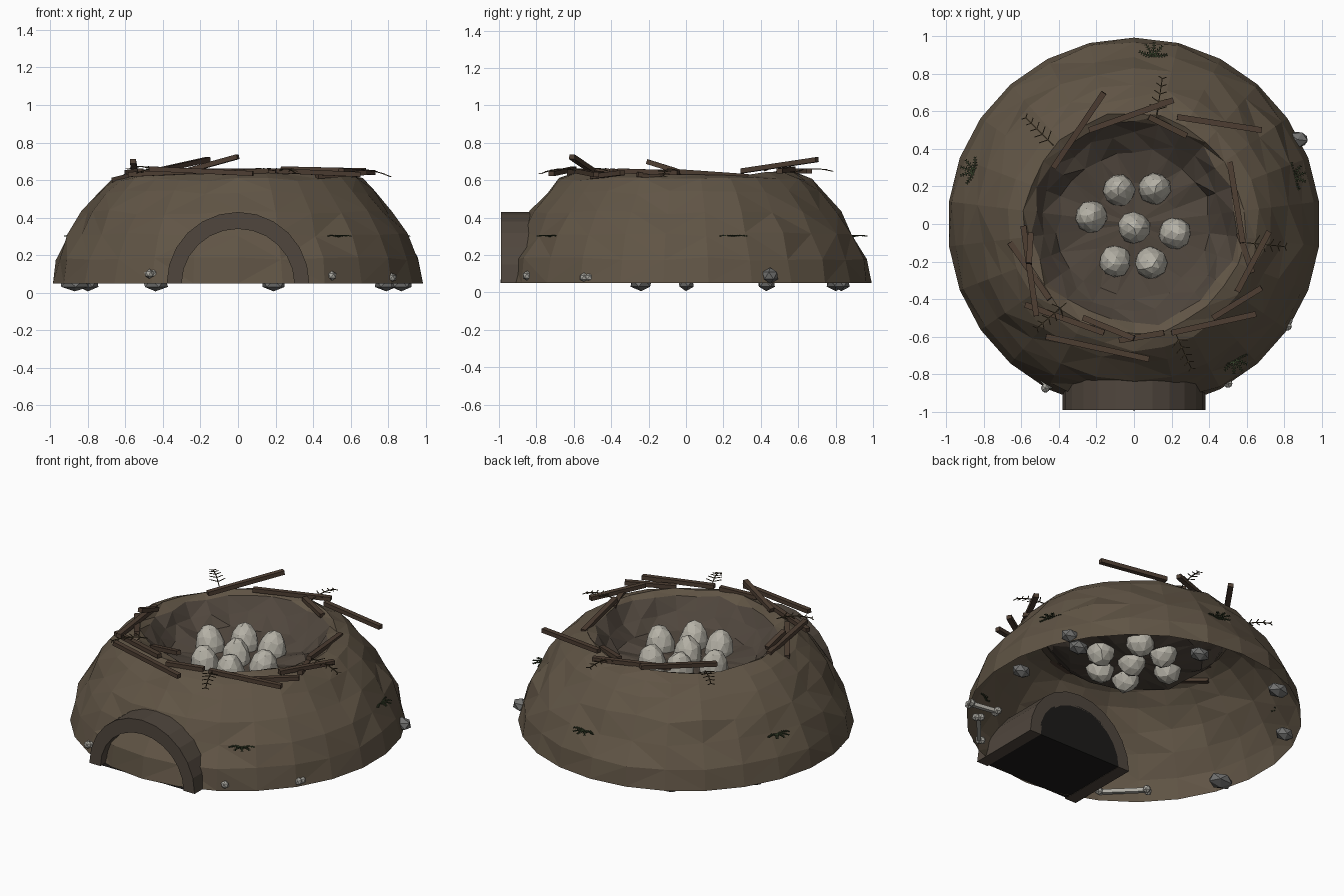
import bpy, bmesh, math, random
from mathutils import Vector, Matrix

if "Cube" in bpy.data.objects:
    bpy.data.objects.remove(bpy.data.objects["Cube"])
random.seed(4)


def material(name, rgb):
    m = bpy.data.materials.new(name)
    m.diffuse_color = (*rgb, 1)
    m.use_nodes = True
    m.node_tree.nodes["Principled BSDF"].inputs["Base Color"].default_value = m.diffuse_color
    return m


EARTH = material("earth", (.118, .09, .06))
DARK = material("dark_earth", (.08, .062, .047))
SHADOW = material("tunnel_shadow", (.012, .011, .01))
WOOD = material("wood", (.075, .048, .032))
SHELL = material("eggshell", (.47, .45, .39))
STONE = material("stone", (.17, .17, .165))
BONE = material("bone", (.42, .41, .37))
GREEN = material("leaf", (.035, .05, .022))
TWIG = material("dry_twig", (.07, .05, .025))


def finish(bm, name, mat):
    me = bpy.data.meshes.new(name)
    bm.to_mesh(me)
    bm.free()
    me.materials.append(mat)
    ob = bpy.data.objects.new(name, me)
    bpy.context.collection.objects.link(ob)
    return ob


def lathe(profile, n=26):
    """Faceted revolve; profile rows are radius, height, jitter."""
    bm = bmesh.new()
    rings = []
    for r, z, j in profile:
        ring = []
        for i in range(n):
            a = 2 * math.pi * i / n + math.pi / 2
            rr = r + random.uniform(-j, j) * .7
            ring.append(bm.verts.new((rr * math.cos(a), rr * math.sin(a),
                                      z + random.uniform(-j, j) * .5)))
        rings.append(ring)
    for a, b in zip(rings, rings[1:]):
        for i in range(n):
            k = (i + 1) % n
            bm.faces.new((a[i], a[k], b[k], b[i]))
    return bm, rings


def beam(bm, a, b, w, h):
    """Box running from a to b."""
    a, b = Vector(a), Vector(b)
    d = b - a
    m = Matrix.Translation((a + b) / 2) @ d.to_track_quat('Y', 'Z').to_matrix().to_4x4()
    bmesh.ops.create_cube(bm, size=1, matrix=m @ Matrix.Diagonal((w, d.length, h, 1)))


# mound: open-bottomed outer shell and rolled rim
bm, rings = lathe([(.993, .05, 0), (.968, .18, .018), (.9, .31, .025), (.825, .43, .025),
                   (.74, .535, .025), (.665, .605, .022), (.59, .636, .018), (.54, .61, .03)])
inner = [v.co.copy() for v in rings[-1]]
bmesh.ops.triangulate(bm, faces=bm.faces[:])
finish(bm, "mound", EARTH)

# bowl: darker hollow that continues from the rim
bm, rings = lathe([(.54, .61, 0), (.48, .53, .03), (.4, .47, .03), (.22, .445, .02)])
for v, co in zip(rings[0], inner):
    v.co = co
c = bm.verts.new((0, 0, .445))
last = rings[-1]
for i in range(len(last)):
    bm.faces.new((last[i], last[(i + 1) % len(last)], c))
bmesh.ops.triangulate(bm, faces=bm.faces[:])
finish(bm, "bowl", DARK)

# entrance tunnel: half-ring running from the front into the mound
N = 12


def arc(bm, r, y, top):
    return [bm.verts.new((r * math.cos(math.pi * i / N), y, .05 + top * math.sin(math.pi * i / N)))
            for i in range(N + 1)]


bm = bmesh.new()
fo, fi = arc(bm, .38, -.99, .38), arc(bm, .30, -.99, .29)
bo, bi = arc(bm, .38, -.5, .38), arc(bm, .30, -.5, .29)
for i in range(N):
    k = i + 1
    for q in ((fo[i], fo[k], fi[k], fi[i]), (bo[k], bo[i], bi[i], bi[k]),
              (fo[k], fo[i], bo[i], bo[k]), (fi[i], fi[k], bi[k], bi[i])):
        bm.faces.new(q)
for e in (0, N):
    bm.faces.new((fo[e], fi[e], bi[e], bo[e]))
bmesh.ops.recalc_face_normals(bm, faces=bm.faces[:])
finish(bm, "entrance_arch", DARK)

# black tunnel floor and end wall
bm = bmesh.new()
bm.faces.new(arc(bm, .31, -.5, .30))
bm.faces.new([bm.verts.new((x, y, .052)) for x, y in ((-.3, -.98), (.3, -.98), (.3, -.5), (-.3, -.5))])
finish(bm, "tunnel_shadow", SHADOW)

# eggs
for n, (x, y) in enumerate([(0, -.02), (-.08, .18), (.11, .19), (-.23, .04), (.22, -.05),
                            (-.1, -.2), (.09, -.21)]):
    bm = bmesh.new()
    bmesh.ops.create_icosphere(bm, subdivisions=2, radius=1)
    for v in bm.verts:
        taper = 1 - .14 * v.co.z
        v.co = Vector((v.co.x * .086 * taper, v.co.y * .086 * taper, v.co.z * .12))
        v.co *= random.uniform(.95, 1.04)
    rot = Matrix.Rotation(y * -.7, 4, 'X') @ Matrix.Rotation(x * .7, 4, 'Y') @ Matrix.Rotation(n, 4, 'Z')
    bm.transform(Matrix.Translation((x, y, .475)) @ rot)
    finish(bm, f"egg_{n + 1}", SHELL)

# sticks laid around the rim: x, y, z at both ends
STICKS = [(-.43, .30, .65, -.16, .70, .71), (-.24, .50, .65, .21, .66, .65), (.08, .57, .65, .28, .47, .63),
          (.23, .57, .66, .68, .50, .65), (.51, .33, .62, .58, -.10, .65), (.72, -.04, .64, .55, -.36, .65),
          (.42, -.50, .62, .68, -.34, .64), (.20, -.58, .65, .65, -.48, .63), (-.08, -.62, .64, .16, -.58, .65),
          (-.47, -.60, .66, .08, -.72, .635), (-.58, -.43, .63, -.16, -.58, .65),
          (-.66, -.10, .60, -.45, -.40, .65), (-.59, -.01, .64, -.52, -.49, .65),
          (-.27, -.50, .65, 0, -.61, .725), (.56, -.05, .62, .63, -.26, .63),
          (-.56, -.21, .70, -.55, -.05, .65)]
bm = bmesh.new()
for s in STICKS:
    beam(bm, s[:3], s[3:], .031, .026)
finish(bm, "rim_sticks", WOOD)


def sprig(bm, base, direction, length):
    """Thin drooping stem with paired side needles."""
    p, d = Vector(base), Vector(direction).normalized()
    side = d.cross(Vector((0, 0, 1))).normalized()
    for i in range(5):
        q = p + d * length / 5
        beam(bm, p, q, .005, .005)
        for s in (-1, 1):
            beam(bm, q, q + (d * .5 + side * s) * length * (.22 - .03 * i), .005, .003)
        p, d = q, (d + Vector((0, 0, -.12))).normalized()


# dry sprigs tucked into the rim
bm = bmesh.new()
for b, d in [((.12, .57, .64), (.15, 1, .3)), ((-.43, .42, .65), (-.7, .7, .3)),
             ((-.36, -.42, .65), (-.7, -.6, .2)), ((.22, -.58, .65), (.45, -1, .2)),
             ((.6, -.1, .65), (1, -.1, .1))]:
    sprig(bm, b, d, .21)
finish(bm, "dry_sprigs", TWIG)

# green tufts on the slope
bm = bmesh.new()
for x, y in [(-.85, .28), (.84, .25), (.53, -.72), (.1, .89)]:
    a0 = math.atan2(y, x)
    for k in (-1.3, -.6, 0, .6, 1.3):
        a = a0 + k
        sprig(bm, (x, y, .295), (math.cos(a), math.sin(a), .35), .075)
finish(bm, "green_tufts", GREEN)

# stones under the base edge
bm = bmesh.new()
for x, y, z, r in [(.79, .43, .05, .06), (.19, .83, .05, .06), (.87, 0, .05, .055), (-.44, .8, .05, .065),
                   (-.8, .43, .05, .055), (-.87, -.24, .05, .075), (.87, .45, .09, .055)]:
    g = bmesh.ops.create_icosphere(bm, subdivisions=1, radius=1)
    spin = Matrix.Rotation(random.uniform(0, 6), 3, 'Z')
    for v in g["verts"]:
        c = spin @ v.co
        v.co = Vector((x + c.x * r * 1.15, y + c.y * r * .85, z + c.z * .043))
finish(bm, "base_stones", STONE)

# bones poking out near the ground
bm = bmesh.new()
for a, b in [((-.46, -.865, .10), (-.64, -.64, .08)), ((.49, -.84, .09), (.68, -.62, .08)),
             ((.82, -.53, .08), (.64, -.5, .08))]:
    beam(bm, a, b, .024, .024)
    d = (Vector(b) - Vector(a)).normalized().cross(Vector((0, 0, 1)))
    for p in (a, b):
        for s in (-1, 1):
            bmesh.ops.create_icosphere(bm, subdivisions=1, radius=.026,
                                       matrix=Matrix.Translation(Vector(p) + d * s * .015))
finish(bm, "bones", BONE)
